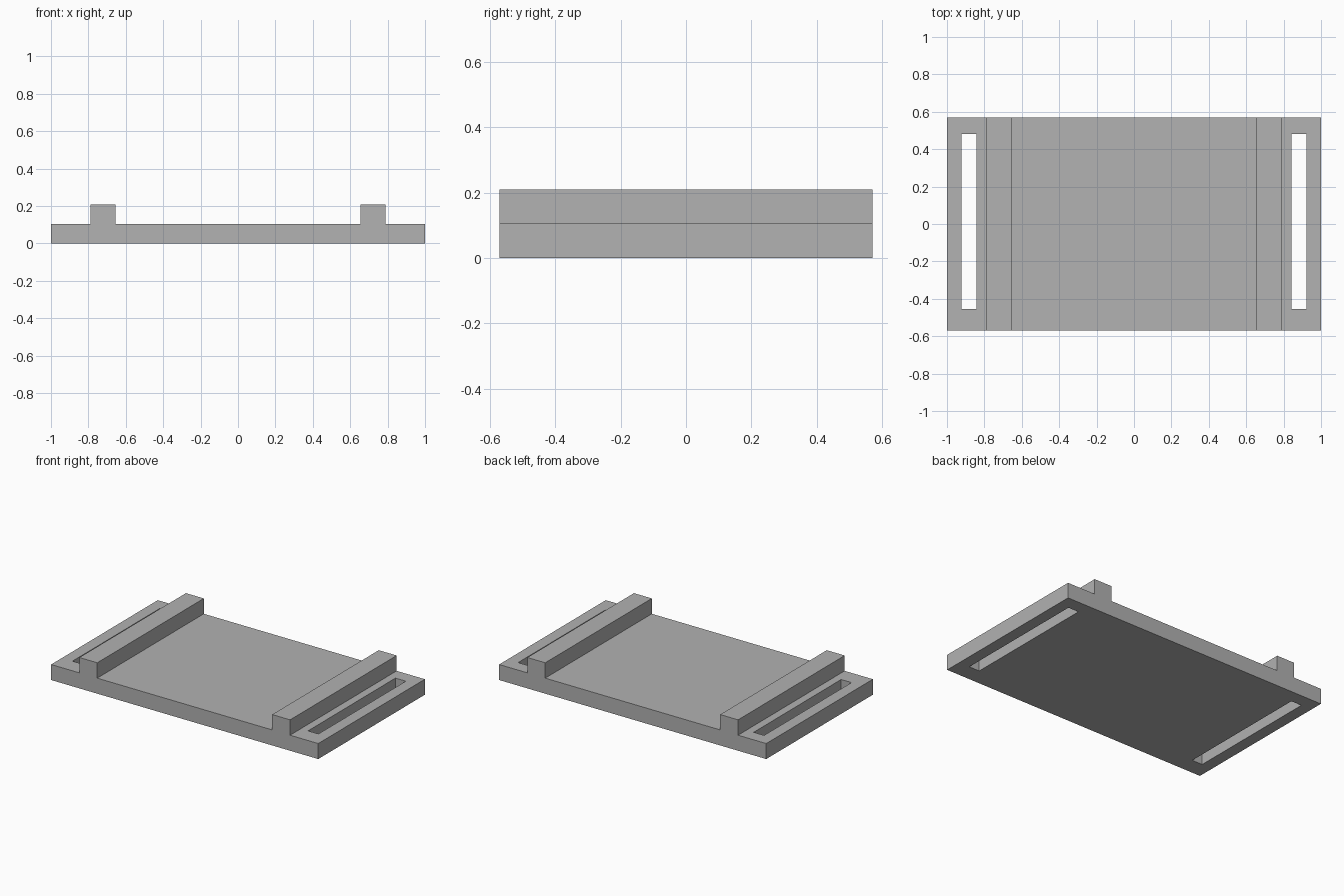
import bpy
import bmesh

default = bpy.data.objects.get("Cube")
if default:
    bpy.data.objects.remove(default, do_unlink=True)

# Single plain grey
grey = bpy.data.materials.new("plain_grey")
grey.use_nodes = True
colour = (0.445, 0.445, 0.445, 1)
grey.diffuse_color = colour
grey.node_tree.nodes["Principled BSDF"].inputs["Base Color"].default_value = colour

# Plan lines: outer edge, slot, rail, then the mirrored side
half = [0.655, 0.789, 0.843, 0.921, 1.0]
xs = [-x for x in reversed(half)] + half
ys = [-0.57, -0.455, 0.48, 0.57]
PLATE_HEIGHT, RAIL_HEIGHT = 0.105, 0.104
SLOT_COLUMNS, RAIL_COLUMNS = (1, 7), (3, 5)

bm = bmesh.new()


def raise_faces(faces, height):
    """Extrude faces upward and return the new top faces."""
    geom = bmesh.ops.extrude_face_region(bm, geom=faces)["geom"]
    verts = [g for g in geom if isinstance(g, bmesh.types.BMVert)]
    bmesh.ops.translate(bm, verts=verts, vec=(0, 0, height))
    return [g for g in geom if isinstance(g, bmesh.types.BMFace)]


# Base plate with two through slots
grid = [[bm.verts.new((x, y, 0)) for y in ys] for x in xs]
cells = []
for i in range(len(xs) - 1):
    for j in range(len(ys) - 1):
        if not (i in SLOT_COLUMNS and j == 1):
            cells.append(bm.faces.new((grid[i][j], grid[i + 1][j],
                                       grid[i + 1][j + 1], grid[i][j + 1])))
bottom = [f.copy() for f in cells]
top = raise_faces(cells, PLATE_HEIGHT)
bmesh.ops.remove_doubles(bm, verts=bm.verts, dist=0.0001)

# Rails rise from the plate along its full depth
rail_spans = [(xs[c - 1 + (c == 5)], xs[c + (c == 5)]) for c in RAIL_COLUMNS]
rail_faces = [f for f in top if f.is_valid
              and half[0] < abs(f.calc_center_median().x) < half[1]]
raise_faces(rail_faces, RAIL_HEIGHT)
bmesh.ops.delete(bm, geom=[f for f in rail_faces if f.is_valid], context="FACES_ONLY")
bmesh.ops.recalc_face_normals(bm, faces=bm.faces)

mesh = bpy.data.meshes.new("slotted_base_with_rails")
bm.to_mesh(mesh)
bm.free()
mesh.materials.append(grey)
bpy.context.collection.objects.link(bpy.data.objects.new("slotted_base_with_rails", mesh))
